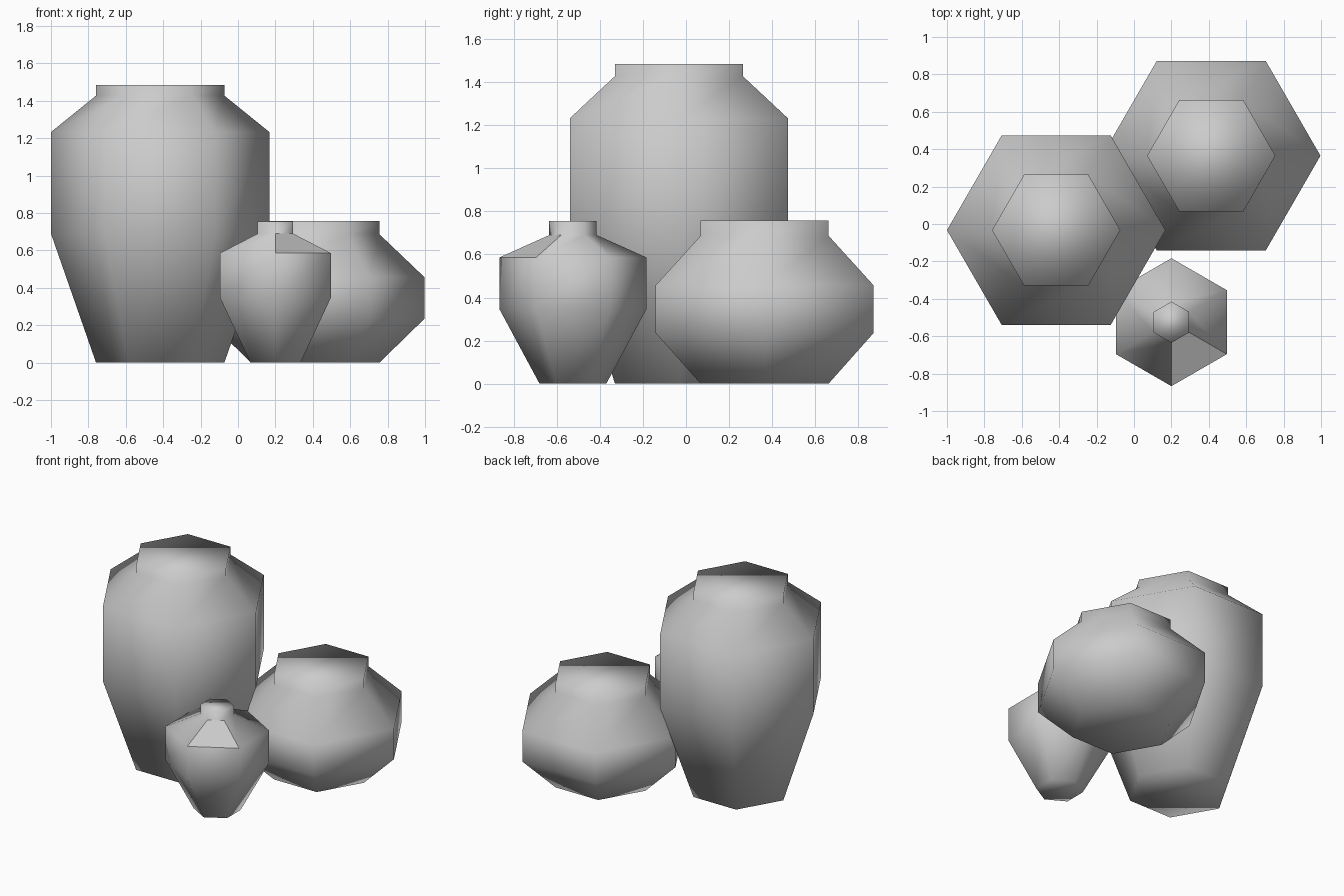
import bpy, bmesh
from math import sin, cos, pi

if "Cube" in bpy.data.objects:
    bpy.data.objects.remove(bpy.data.objects["Cube"])


def make_pot(name, center, turn, profile, flat_face=None):
    """Six-sided closed pot lofted from (radius, height) rings."""
    bm = bmesh.new()
    rings = [[bm.verts.new((center[0] + r * cos(turn + i * pi / 3),
                            center[1] + r * sin(turn + i * pi / 3), z))
              for i in range(6)] for r, z in profile]
    for level, (low, high) in enumerate(zip(rings, rings[1:])):
        for i in range(6):
            j = (i + 1) % 6
            face = bm.faces.new((low[i], low[j], high[j], high[i]))
            face.smooth = (level, i) != flat_face
    # base and lid caps
    bm.faces.new(rings[0][::-1]).smooth = True
    bm.faces.new(rings[-1]).smooth = True
    # detach the one flat shoulder panel so its border stays crisp
    flat = [f for f in bm.faces if not f.smooth]
    if flat:
        bmesh.ops.split(bm, geom=flat)
    mesh = bpy.data.meshes.new(name)
    bm.to_mesh(mesh)
    bm.free()
    obj = bpy.data.objects.new(name, mesh)
    bpy.context.collection.objects.link(obj)
    return obj


# tall jar
make_pot("tall_pot", (-0.416, -0.033), 0,
         [(0.343, 0), (0.584, 0.69), (0.584, 1.233), (0.343, 1.428), (0.343, 1.485)])

# wide squat jar
make_pot("squat_pot", (0.413, 0.365), 0,
         [(0.343, 0), (0.584, 0.235), (0.584, 0.457), (0.343, 0.687), (0.343, 0.757)])

# small jar with one flat shoulder panel at the front right
make_pot("small_pot", (0.2, -0.525), pi / 6,
         [(0.155, 0), (0.342, 0.347), (0.342, 0.586), (0.11, 0.69), (0.11, 0.755)],
         flat_face=(2, 4))
